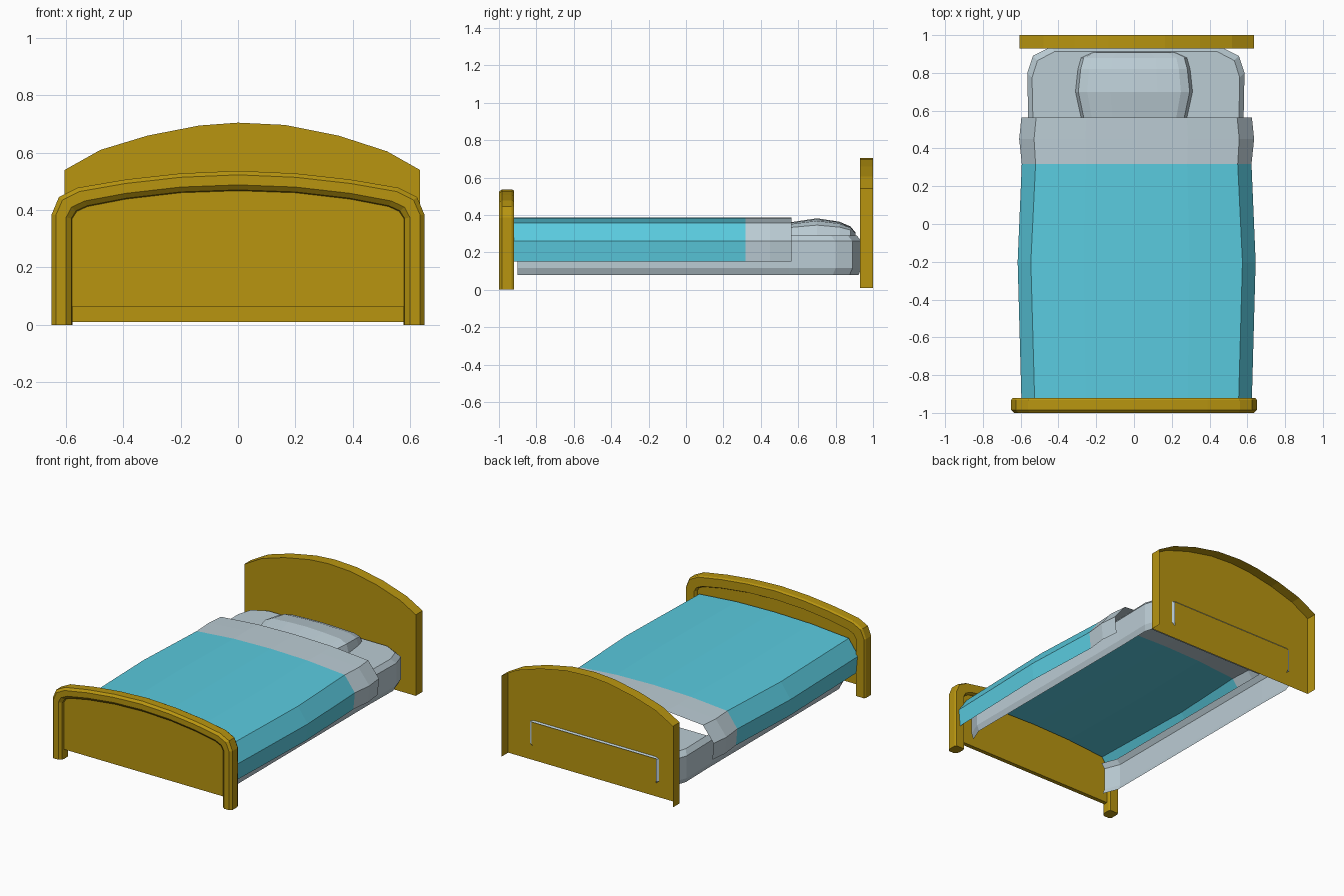
import bpy, bmesh

if "Cube" in bpy.data.objects:
    bpy.data.objects.remove(bpy.data.objects["Cube"])


def material(name, r, g, b):
    def lin(c):
        c /= 255
        return c / 12.92 if c <= 0.04045 else ((c + 0.055) / 1.055) ** 2.4
    m = bpy.data.materials.new(name)
    m.diffuse_color = (lin(r), lin(g), lin(b), 1)
    m.use_nodes = True
    m.node_tree.nodes["Principled BSDF"].inputs["Base Color"].default_value = m.diffuse_color
    return m


WOOD = material("golden wood", 184, 149, 16)
TEAL = material("teal blanket", 90, 203, 223)
LINEN = material("pale linen", 187, 204, 212)


def make(name, verts, faces, *mats):
    me = bpy.data.meshes.new(name)
    me.from_pydata(verts, [], faces)
    for m in mats:
        me.materials.append(m)
    bm = bmesh.new()
    bm.from_mesh(me)
    bmesh.ops.recalc_face_normals(bm, faces=bm.faces)
    bm.to_mesh(me)
    bm.free()
    ob = bpy.data.objects.new(name, me)
    bpy.context.collection.objects.link(ob)
    return ob


def loft(rows, wrap=False):
    """Join equal-length rows of points with quads."""
    n = len(rows[0])
    verts = [p for r in rows for p in r]
    faces = []
    for i in range(len(rows) - 1):
        for j in range(n if wrap else n - 1):
            k = (j + 1) % n
            faces.append((i * n + j, i * n + k, (i + 1) * n + k, (i + 1) * n + j))
    return verts, faces


def mirror(half):
    """Half outline ending at x = 0, turned into a full left-to-right outline."""
    return [(-x, z) for x, z in half] + [(x, z) for x, z in half[-2::-1]]


# Headboard: front panel with a rim, open at the back and below
edge = [(-.605, .01), (-.605, .54), (-.48, .61), (-.315, .66), (-.135, .695), (0, .705),
        (.165, .697), (.35, .66), (.52, .605), (.635, .54), (.635, .01)]
v, f = loft([[(x, y, z) for x, z in edge] for y in (.93, 1)])
make("headboard", v, f + [tuple(range(len(edge)))], WOOD)

# Footboard frame: chamfered section swept along an arch
outer = mirror([(.65, 0), (.65, .385), (.625, .445), (.56, .478), (.39, .507), (.2, .528), (0, .537)])
inner = mirror([(.578, 0), (.578, .37), (.562, .395), (.525, .412), (.39, .438), (.2, .46), (0, .467)])
section = [(.1, -.92), (0, -.932), (0, -.985), (.2, -1), (.7, -1), (.95, -.985),
           (1, -.97), (1, -.932), (.9, -.92)]
rows = [[(a[0] + (b[0] - a[0]) * t, y, a[1] + (b[1] - a[1]) * t) for t, y in section]
        for a, b in zip(outer, inner)]
v, f = loft(rows, wrap=True)
n = len(section)
f += [tuple(range(n)), tuple(range(len(v) - n, len(v)))]
make("footboard_frame", v, f, WOOD)

# Footboard panel, stopping short of the floor
panel = [(x, max(z, .06)) for x, z in inner]
v, f = loft([[(x * 1.005, y, z + .003) for x, z in panel] for y in (-.972, -.945)], wrap=True)
k = len(panel)
make("footboard_panel", v, f + [tuple(range(k)), tuple(range(k, 2 * k))], WOOD)

# Mattress: a skirt without bottom, top only at the head end
half = [(.53, -.9), (.57, -.8), (.57, .55), (.575, .8), (.545, .89), (.45, .938)]
plan = [(-x, y) for x, y in half] + half[::-1]
rows = []
for inset, z in ((.015, .08), (0, .115), (0, .26), (.025, .29)):
    rows.append([(.01 + x * (1 - inset * 1.75), y - inset * (1 if y > .6 else 0), z) for x, y in plan])
v, f = loft(rows)
k = len(plan)
mid = len(half) - 1
# leave the end wall open behind the headboard, keeping its upper chamfer
f = [q for i, q in enumerate(f) if i % (k - 1) != mid or i // (k - 1) == 2]
f.append(tuple(3 * k + i for i in range(2, k - 2)))
make("mattress", v, f, LINEN)

# Blanket with turned-down sheet: draped shell, (y, outer half width, top half width)
stations = [(-.93, .61, .54), (-.2, .63, .56), (.318, .608, .535), (.45, .622, .543), (.565, .61, .532)]
rows = []
for y, wo, wi in stations:
    prof = [(wo - .01, .15), (wo, .26), (wi, .358), (wi * .5, .38), (0, .386)]
    rows.append([(.014 + x, y, z) for x, z in mirror(prof)])
v, f = loft(rows)
ob = make("blanket", v, f, TEAL, LINEN)
for p in ob.data.polygons:
    p.material_index = 1 if p.center.y > .318 else 0

# Pillow: low dome tucked under the sheet
cross = mirror([(1, 0), (.95, .6), (.8, .85), (.4, .95), (0, 1)])
rows = [[(u * w, y, .291 + (h - .291) * t) for u, t in cross]
        for y, w, h in ((.54, .275, .358), (.7, .31, .382), (.82, .297, .364),
                        (.88, .28, .338), (.907, .22, .305))]
v, f = loft(rows)
k = len(cross)
make("pillow", v, f + [tuple(range(4 * k, 5 * k))], LINEN)
